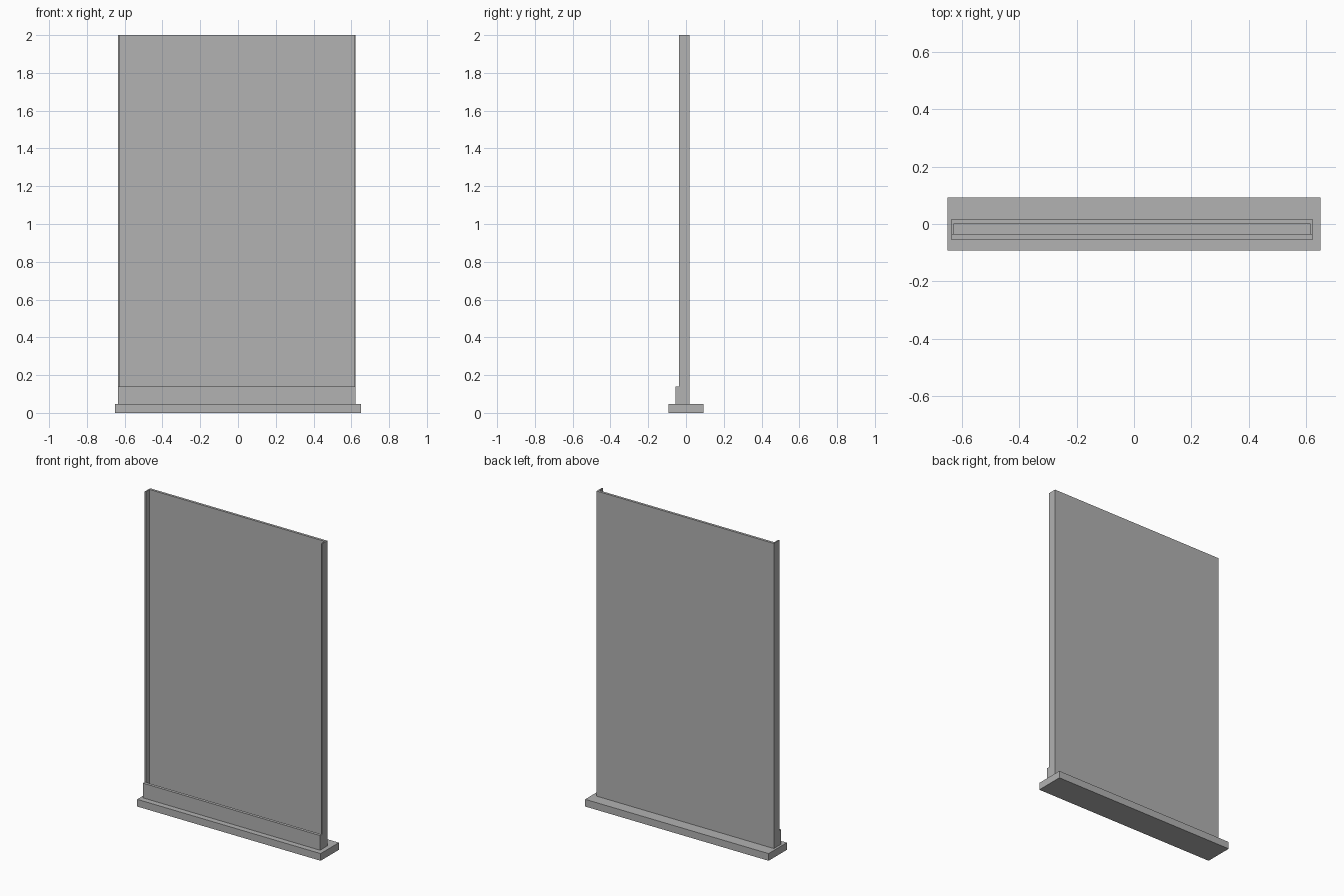
import bpy

cube = bpy.data.objects.get("Cube")
if cube:
    bpy.data.objects.remove(cube, do_unlink=True)

grey = bpy.data.materials.new("plain_grey")
grey.use_nodes = True
colour = (0.445, 0.445, 0.445, 1)
grey.diffuse_color = colour
grey.node_tree.nodes["Principled BSDF"].inputs["Base Color"].default_value = colour


def box(name, low, high):
    """Axis-aligned box between two corners."""
    centre = [(a + b) / 2 for a, b in zip(low, high)]
    bpy.ops.mesh.primitive_cube_add(size=1, location=centre)
    obj = bpy.context.object
    obj.name = name
    obj.scale = [b - a for a, b in zip(low, high)]
    bpy.ops.object.transform_apply(location=False, rotation=False, scale=True)
    obj.data.materials.append(grey)
    return obj


LEFT, RIGHT = 0.621, -0.635      # outer ends of the panel
BASE_TOP, SKIRT_TOP, TOP = 0.046, 0.14, 2.0
RAIL_FRONT, PANEL_FRONT, PANEL_BACK = -0.037, 0.002, 0.018
RAIL = 0.008                     # side rail thickness

# Foot plate
box("base_plate", (-0.65, -0.092, 0), (0.65, 0.092, BASE_TOP))

# Upright back panel
box("back_panel", (RIGHT, PANEL_FRONT, BASE_TOP), (LEFT, PANEL_BACK, TOP))

# Thin rails closing the sides of the panel
for name, x in (("right_rail", RIGHT), ("left_rail", LEFT - RAIL)):
    box(name, (x, RAIL_FRONT, BASE_TOP), (x + RAIL, PANEL_FRONT, TOP))

# Low front skirt, leaving a narrow pocket behind it
box("front_skirt", (RIGHT, -0.056, BASE_TOP), (LEFT, RAIL_FRONT, SKIRT_TOP))
